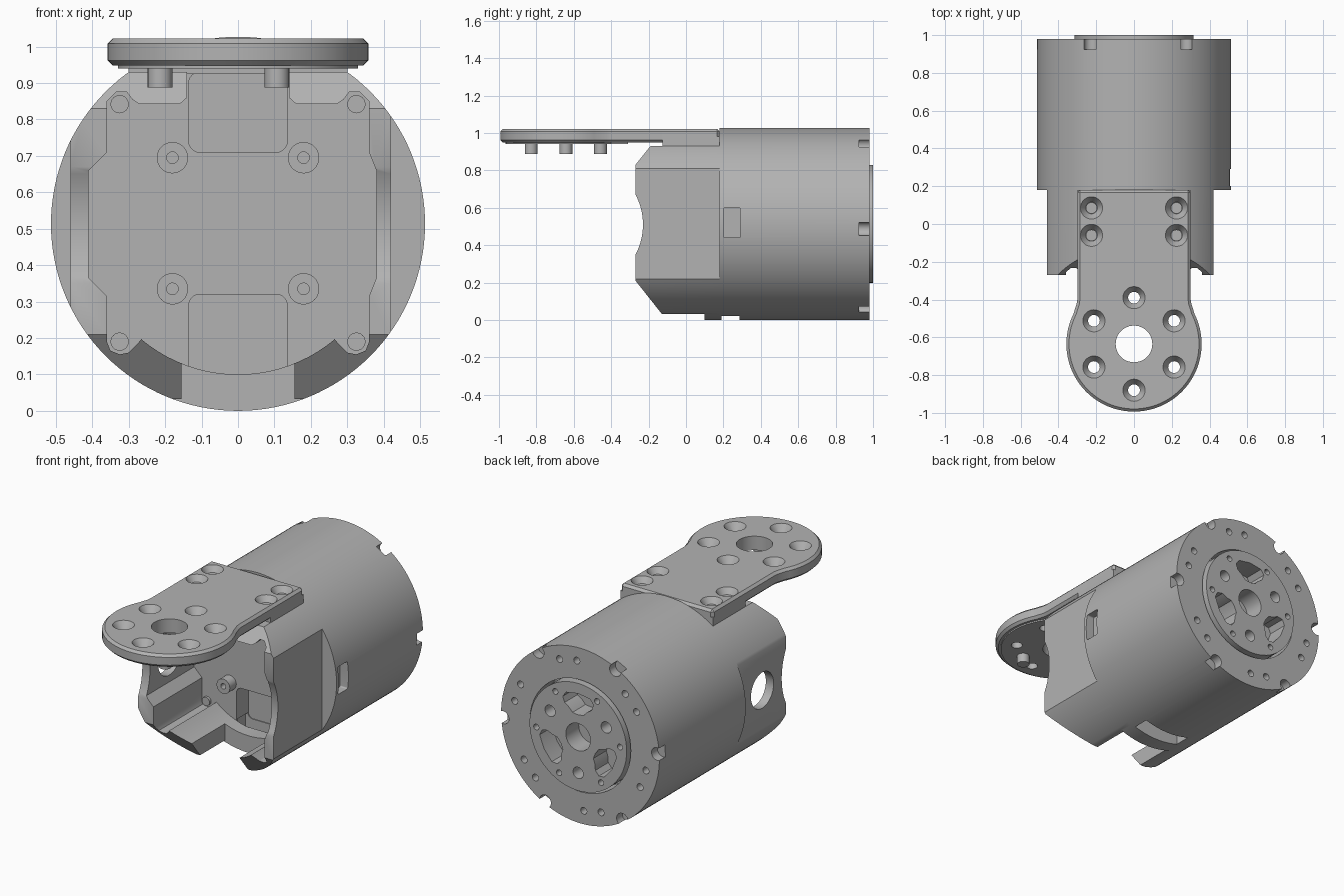
import bpy, bmesh
from math import sin, cos, pi, radians

cube = bpy.data.objects.get("Cube")
if cube:
    bpy.data.objects.remove(cube, do_unlink=True)

R = 0.5135    # housing radius and height of its axis
grey = bpy.data.materials.new("machined_grey")
grey.use_nodes = True
grey.diffuse_color = (0.45, 0.45, 0.45, 1)
grey.node_tree.nodes["Principled BSDF"].inputs["Base Color"].default_value = (0.45, 0.45, 0.45, 1)

PLACE = {"x": lambda u, v, w: (w, u, v),
         "y": lambda u, v, w: (u, w, v),
         "z": lambda u, v, w: (u, v, w)}


def arc(cx, cy, r, a0, a1, n):
    return [(cx + r * cos(radians(a0 + (a1 - a0) * i / n)),
             cy + r * sin(radians(a0 + (a1 - a0) * i / n))) for i in range(n + 1)]


def circle(cx, cy, r, n=32):
    return arc(cx, cy, r, 0, 360, n)[:-1]


def polar(r, a):
    """Point on a face of the housing, measured from its axis."""
    return r * cos(radians(a)), R + r * sin(radians(a))


def box(x0, x1, y0, y1):
    return [(x0, y0), (x1, y0), (x1, y1), (x0, y1)]


def rounded(x0, x1, y0, y1, r):
    pts = []
    for cx, cy, a in ((x1 - r, y1 - r, 0), (x0 + r, y1 - r, 90),
                      (x0 + r, y0 + r, 180), (x1 - r, y0 + r, 270)):
        pts += arc(cx, cy, r, a, a + 90, 6)
    return pts


def prism(axis, pts, lo, hi, top=None):
    """Describes a solid between two outlines along one axis."""
    return axis, pts, lo, hi, top or pts


def make(name, *solids):
    bm = bmesh.new()
    for axis, pts, lo, hi, top in solids:
        a = [bm.verts.new(PLACE[axis](u, v, lo)) for u, v in pts]
        b = [bm.verts.new(PLACE[axis](u, v, hi)) for u, v in top]
        bm.faces.new(a)
        bm.faces.new(b)
        for i in range(len(a)):
            j = (i + 1) % len(a)
            bm.faces.new((a[i], a[j], b[j], b[i]))
    bmesh.ops.recalc_face_normals(bm, faces=bm.faces[:])
    mesh = bpy.data.meshes.new(name)
    bm.to_mesh(mesh)
    bm.free()
    obj = bpy.data.objects.new(name, mesh)
    mesh.materials.append(grey)
    bpy.context.collection.objects.link(obj)
    return obj


def bake(obj):
    bpy.context.view_layer.update()
    mesh = bpy.data.meshes.new_from_object(obj.evaluated_get(bpy.context.evaluated_depsgraph_get()))
    obj.modifiers.clear()
    obj.data = mesh


def cut(obj, *solids, op="DIFFERENCE"):
    tool = make("cutter", *solids)
    tool.hide_render = True
    mod = obj.modifiers.new("cut", "BOOLEAN")
    mod.operation, mod.solver, mod.object = op, "EXACT", tool
    bake(obj)
    bpy.data.objects.remove(tool, do_unlink=True)


# Cylindrical housing with front pockets, bottom slot and side window
housing = make("housing", prism("y", circle(0, R, R, 128), 0.18, 0.98))
cut(housing,
    prism("y", rounded(-0.135, 0.135, 0.71, 0.93, 0.03), 0.1, 0.29),
    prism("y", rounded(-0.135, 0.135, 0.1, 0.32, 0.03), 0.1, 0.29),
    prism("y", circle(0, R, 0.328, 64), 0.85, 1.1),
    prism("x", rounded(0.2, 0.29, 0.44, 0.6, 0.008), 0.46, 0.6))
cut(housing, prism("z", box(-0.15, 0.15, 0.19, 0.285), -0.1, 0.13))

# Rim notches and rear bolt holes
rear = []
for k in range(6):
    rear.append(prism("y", circle(*polar(0.5, 60 * k - 3), 0.037), 0.925, 1.1))
    for a in (15, 30):
        rear.append(prism("y", circle(*polar(0.435, 60 * k - 3 + a), 0.02, 16), 0.92, 1.1))
cut(housing, *rear)

# Rear flange with centre bore, three pockets and bolt holes
flange = make("rear_flange", prism("y", circle(0, R, 0.315, 64), 0.84, 1.0))
holes = [prism("y", circle(0, R, 0.08), 0.88, 1.1)]
for k in range(3):
    a = 90 + 120 * k
    pocket = [polar(r, a + d) for r, d in (
        (0.14, -15), (0.13, 0), (0.14, 15), (0.17, 20), (0.2, 26), (0.235, 25),
        (0.255, 18), (0.255, 0), (0.255, -18), (0.235, -25), (0.2, -26), (0.17, -20))]
    holes.append(prism("y", pocket, 0.88, 1.1))
    holes.append(prism("y", circle(*polar(0.21, a + 60), 0.033), 0.88, 1.1))
for k in range(6):
    holes.append(prism("y", circle(*polar(0.272, 60 * k - 3), 0.017, 16), 0.92, 1.1))
cut(flange, *holes)

# Front shell: trimmed cylinder with chamfered and scooped front edges
shell = make("front_shell", prism("y", circle(0, R, R, 128), -0.3, 0.18))
side = [(0.18, -0.02), (0.1, -0.02), (0.1, 0.033), (-0.13, 0.033), (-0.27, 0.21)]
side += arc(-0.57, 0.51, 0.34, -28, 28, 16)
side += [(-0.27, 0.83), (-0.19, 0.93), (0.18, 0.93)]
cut(shell, prism("x", side, -0.46, 0.42), op="INTERSECT")

# Cavity inside the shell, mirrored except for the wall position
half = [(0.14, 0.95), (0.14, 0.86), (0.16, 0.842), (0.27, 0.842), (0.29, 0.855),
        (0.305, 0.875), (0.335, 0.875), (0.36, 0.85), (0.36, 0.71)]
wall = [(0.36, 0.315), (0.36, 0.19), (0.35, 0.165), (0.325, 0.155), (0.3, 0.16), (0.275, 0.185)]
right = half + [(0.38, 0.66), (0.38, 0.365)] + wall
left = half + [(0.41, 0.66), (0.41, 0.365)] + wall
floor = arc(0, R, 0.4135, -50, -130, 20)
cavity = right + floor + [(-x, z) for x, z in reversed(left)]
cut(shell, prism("y", cavity, -0.5, 0.3))
cut(shell, prism("y", rounded(-0.155, 0.155, -0.1, 0.25, 0.03), -0.5, 0.1),
    prism("x", circle(-0.05, 0.51, 0.105, 48), -0.6, -0.38))

# Hollow standoffs and corner pegs on the inner face
for i, x in enumerate((-0.18, 0.18)):
    for j, z in enumerate((0.335, 0.695)):
        boss = make(f"standoff_{i}{j}", prism("y", circle(x, z, 0.043), 0.12, 0.2))
        cut(boss, prism("y", circle(x, z, 0.016, 16), 0.0, 0.17))
for i, x in enumerate((-0.325, 0.325)):
    for j, z in enumerate((0.19, 0.842)):
        make(f"corner_peg_{i}{j}", prism("y", circle(x, z, 0.025, 24), 0.165, 0.2))

# Top arm: straight plate flowing into a round pad
neck = [(0.3, 0.18), (0.3, -0.4), (0.304, -0.425), (0.312, -0.448)]
outline = neck + arc(0, -0.635, 0.358, 27, -207, 72) + [(-x, y) for x, y in reversed(neck)]
arm = make("top_arm", prism("z", outline, 0.948, 1.022))
bevel = arm.modifiers.new("edge", "BEVEL")
bevel.width, bevel.segments, bevel.limit_method = 0.014, 1, "ANGLE"
bevel.angle_limit = radians(60)
bake(arm)
lip = make("arm_lip", prism("z", arc(0, -0.635, 0.33, 45, -225, 64) + [(-0.233, -0.31), (0.233, -0.31)],
                            0.94, 0.955))
block = make("arm_mount", prism("z", box(-0.3, 0.3, -0.125, 0.18), 0.925, 0.98))

# Countersunk holes through the arm
pad = [polar(0.245, 30 + 60 * k) for k in range(6)]
pad = [(x, y - R - 0.635) for x, y in pad]
mount = [(sx * 0.225, y) for sx in (-1, 1) for y in (-0.06, 0.085)]
through = [prism("z", circle(x, y, 0.031), 0.8, 1.1) for x, y in pad + mount]
through.append(prism("z", circle(0, -0.635, 0.097, 48), 0.8, 1.1))
sinks = [prism("z", circle(x, y, 0.03), 0.978, 1.024, circle(x, y, 0.06)) for x, y in pad + mount]
cut(arm, *through)
cut(arm, *sinks)
cut(lip, *through)
for i, (x, y) in enumerate(mount):
    make(f"mount_screw_{i}", prism("z", circle(x, y, 0.03, 24), 0.93, 0.99))

# Locating pins under the pad
for i, a in enumerate((60, 180, 300)):
    x, y = 0.214 * cos(radians(a)), -0.642 + 0.214 * sin(radians(a))
    make(f"locating_pin_{i}", prism("z", circle(x, y, 0.034, 24), 0.888, 0.96))

# Smooth shading with crisp edges
bpy.ops.object.select_all(action="DESELECT")
for obj in bpy.context.collection.objects:
    if obj.type == "MESH" and grey.name in obj.data.materials:
        obj.select_set(True)
        bpy.context.view_layer.objects.active = obj
bpy.ops.object.shade_smooth_by_angle(angle=radians(30))
